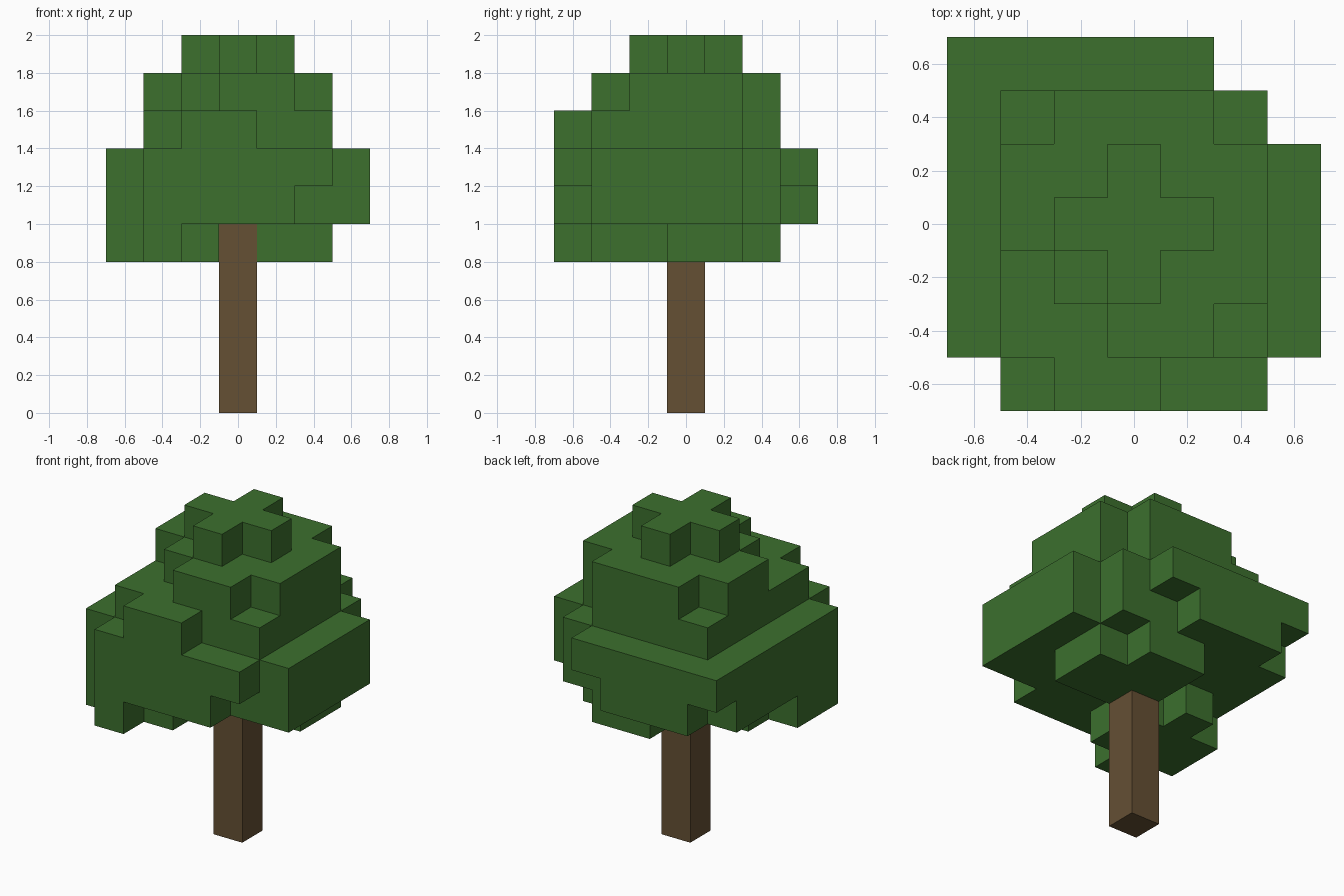
import bpy
import bmesh
from mathutils import Vector

if "Cube" in bpy.data.objects:
    bpy.data.objects.remove(bpy.data.objects["Cube"])

CELL = 0.2  # edge length of one block


def material(name, color):
    mat = bpy.data.materials.new(name)
    mat.diffuse_color = (*color, 1.0)
    mat.use_nodes = True
    mat.node_tree.nodes["Principled BSDF"].inputs["Base Color"].default_value = mat.diffuse_color
    return mat


def add_object(name, bm, mat):
    mesh = bpy.data.meshes.new(name)
    bm.to_mesh(mesh)
    bm.free()
    mesh.materials.append(mat)
    obj = bpy.data.objects.new(name, mesh)
    bpy.context.collection.objects.link(obj)
    return obj


def block_skin(cells, hidden):
    """Outer skin of a set of blocks, with flat areas merged."""
    bm = bmesh.new()
    filled = cells | hidden
    for cell in cells:
        centre = Vector((cell[0], cell[1], cell[2] + 0.5)) * CELL
        for axis in range(3):
            for sign in (-1, 1):
                step = [0, 0, 0]
                step[axis] = sign
                if tuple(c + s for c, s in zip(cell, step)) in filled:
                    continue
                n = Vector(step)
                u = Vector([float(i == (axis + 1) % 3) for i in range(3)])
                v = n.cross(u)
                corners = ((-1, -1), (1, -1), (1, 1), (-1, 1))
                bm.faces.new([bm.verts.new(centre + (n + u * a + v * b) * CELL / 2)
                              for a, b in corners])
    bmesh.ops.remove_doubles(bm, verts=bm.verts[:], dist=0.001)
    bmesh.ops.dissolve_limit(bm, angle_limit=0.02, verts=bm.verts[:], edges=bm.edges[:])
    return bm


green = material("leaf green", (0.045, 0.162, 0.027))
brown = material("bark brown", (0.130, 0.080, 0.034))

# Leaf layers: block height -> rectangles (first x, first y, last x, last y)
LAYERS = {
    4: [(1, 0, 2, 1), (0, 1, 1, 2), (-3, -2, -2, -1), (-2, 0, -2, 0),
        (-2, -3, -2, -3), (-1, -2, -1, -1)],
    5: [(-3, -2, 3, 1), (-3, 2, 2, 2), (-2, -3, 1, -3), (-2, 3, 0, 3)],
    6: [(-3, -2, 3, 1), (-3, 2, 2, 2), (-2, -3, 2, -3), (-3, 3, 1, 3)],
    7: [(-2, -2, 2, 1), (-2, 2, 1, 2), (-1, -3, 0, -3)],
    8: [(-2, 0, 2, 1), (-1, 2, 1, 2), (-1, -1, 2, -1), (0, -2, 1, -2)],
    9: [(-1, 0, 1, 0), (0, -1, 0, 1)],
}
leaf_cells = {(x, y, z)
              for z, rects in LAYERS.items()
              for x0, y0, x1, y1 in rects
              for x in range(x0, x1 + 1)
              for y in range(y0, y1 + 1)}
trunk_cells = {(0, 0, z) for z in range(5)}

# Crown of leaves and square trunk
add_object("leaf_crown", block_skin(leaf_cells, trunk_cells), green)
add_object("trunk", block_skin(trunk_cells, set()), brown)
